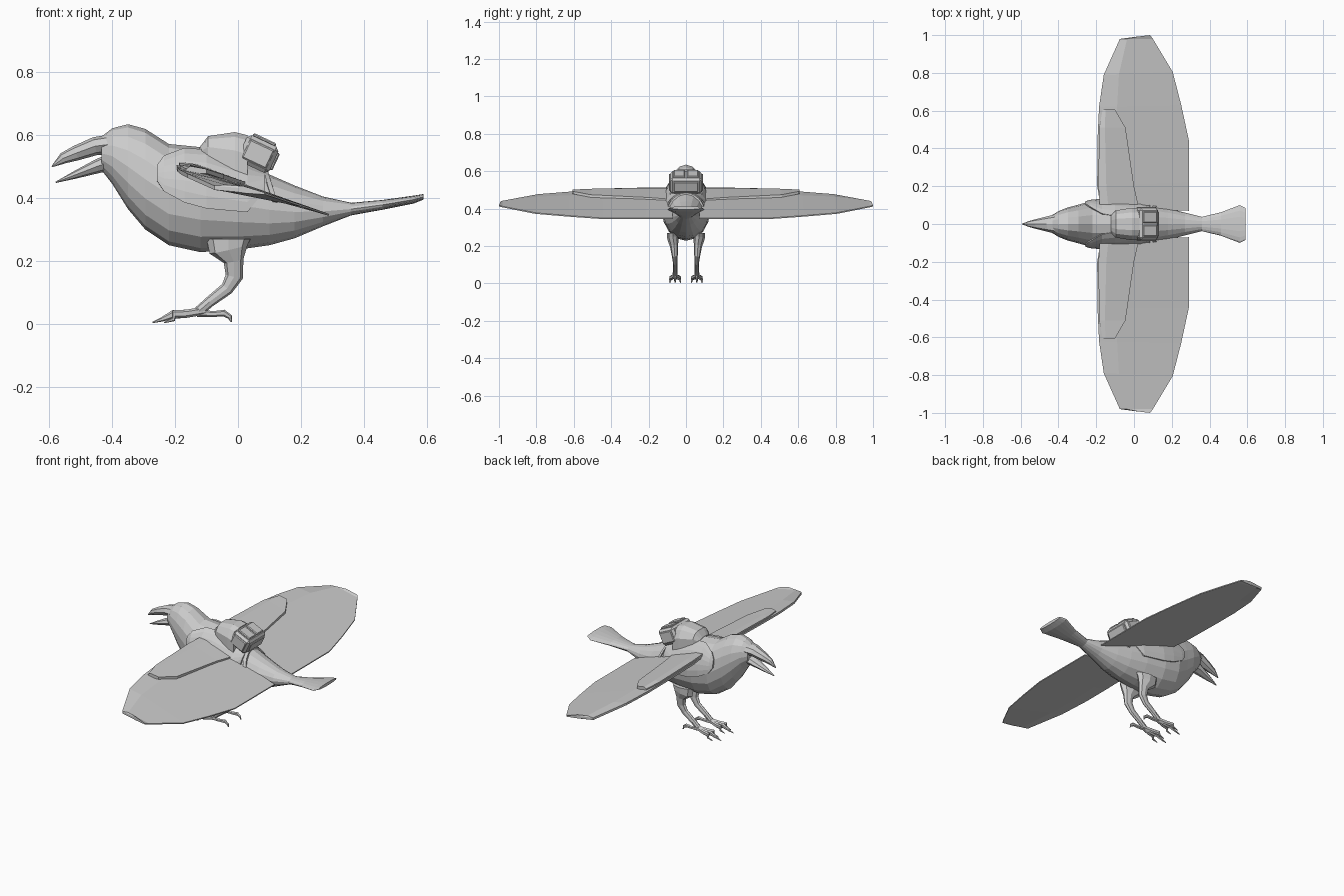
import bpy, bmesh
from math import sin, cos, pi
from mathutils import Vector

cube = bpy.data.objects.get("Cube")
if cube:
    bpy.data.objects.remove(cube)

grey = bpy.data.materials.new("plain_grey")
grey.use_nodes = True
grey.diffuse_color = (0.6, 0.6, 0.6, 1)
grey.node_tree.nodes["Principled BSDF"].inputs["Base Color"].default_value = grey.diffuse_color


def loft(name, rings, mirror=False):
    """Skin a list of equal-length point rings and cap both ends."""
    bm = bmesh.new()
    loops = [[bm.verts.new(p) for p in ring] for ring in rings]
    for a, b in zip(loops, loops[1:]):
        for i in range(len(a)):
            j = (i + 1) % len(a)
            bm.faces.new((a[i], a[j], b[j], b[i]))
    bm.faces.new(loops[0][::-1])
    bm.faces.new(loops[-1])
    bmesh.ops.recalc_face_normals(bm, faces=bm.faces)
    mesh = bpy.data.meshes.new(name)
    bm.to_mesh(mesh)
    bm.free()
    mesh.materials.append(grey)
    obj = bpy.data.objects.new(name, mesh)
    bpy.context.collection.objects.link(obj)
    if mirror:
        mod = obj.modifiers.new("mirror", 'MIRROR')
        mod.use_axis = (False, True, False)
        mod.use_mirror_merge = False
    return obj


def tube(name, path, sides=8, mirror=True):
    """Path of (x, y, z, radius along, radius across)."""
    pts = [Vector(p[:3]) for p in path]
    rings = []
    for i, p in enumerate(path):
        t = (pts[min(i + 1, len(pts) - 1)] - pts[max(i - 1, 0)]).normalized()
        side = (Vector((0, 1, 0)) - t * t.y).normalized()
        up = t.cross(side)
        rings.append([pts[i] + up * p[3] * cos(2 * pi * k / sides)
                      + side * p[4] * sin(2 * pi * k / sides) for k in range(sides)])
    return loft(name, rings, mirror)


# Body and tail: x, bottom, top, half width
BODY = [(-.435, .49, .595, .046), (-.40, .445, .622, .068), (-.35, .365, .635, .088),
        (-.295, .30, .62, .102), (-.22, .25, .572, .124), (-.12, .228, .562, .13),
        (0, .236, .52, .12), (.10, .25, .475, .102), (.18, .272, .44, .084),
        (.27, .31, .405, .06), (.36, .345, .385, .038), (.46, .363, .394, .062),
        (.56, .383, .408, .1), (.59, .395, .413, .085)]


def section(x):
    for a, b in zip(BODY, BODY[1:]):
        if a[0] <= x <= b[0]:
            f = (x - a[0]) / (b[0] - a[0])
            return [u + (v - u) * f for u, v in zip(a, b)]


def point(x, t, offset=0):
    _, low, high, w = section(x)
    return (x, (w + offset) * cos(t), (low + high) / 2 + ((high - low) / 2 + offset) * sin(t))


loft("body_and_tail", [[point(r[0], 2 * pi * k / 16) for k in range(16)] for r in BODY])


def patch(name, stations, offset, lean=0, steps=6):
    """Raised plate hugging each flank; stations of (x, lower angle, upper angle)."""
    rings = []
    for x, a, b in stations:
        angles = [a + (b - a) * k / steps for k in range(steps + 1)]
        rings.append([point(x + lean * (1 - sin(t)), t, offset) for t in angles]
                     + [point(x + lean * (1 - sin(t)), t, -.01) for t in reversed(angles)])
    loft(name, rings, True)


patch("shoulder_plates", [(-.258, .12, .42), (-.235, 0, .75), (-.17, -.1, 1.15),
                          (-.1, -.15, 1.25), (.03, -.13, 1.25), (.085, .5, 1.2)], .008)
patch("pack_straps", [(.08, .25, pi / 2), (.096, .25, pi / 2)], .007, .04)

# Open beak
tube("upper_beak", [(-.415, 0, .57, .031, .052), (-.455, 0, .565, .029, .042),
                    (-.515, 0, .543, .024, .027), (-.555, 0, .527, .018, .016),
                    (-.592, 0, .5, .002, .002)], 8, False)
tube("lower_beak", [(-.415, 0, .512, .026, .045), (-.45, 0, .5, .022, .036),
                    (-.52, 0, .473, .012, .019), (-.58, 0, .45, .002, .002)], 8, False)


def wing(name, ribs, lift, front, back):
    """Ribs of leading x, y, trailing x, y and leading edge droop, on a sloping plane."""
    rings = []
    for xl, yl, xt, yt, droop in ribs:
        def at(f, dz):
            x = xl + (xt - xl) * f
            return (x, yl + (yt - yl) * f, .5 - .33 * (x + .175) + lift + dz - droop * (1 - f))
        rings.append([at(0, -front), at(0, front * .2), at(.22, front),
                      at(1, back), at(1, -back), at(.22, -front)])
    loft(name, rings, True)


wing("wings", [(-.175, .085, .29, .07, 0), (-.195, .2, .29, .22, .004),
               (-.193, .45, .29, .445, .01), (-.185, .62, .25, .63, .015),
               (-.16, .79, .205, .805, .02), (-.075, .98, .1, .98, .03),
               (.0, .99, .085, 1.0, .012)], 0, .011, .003)
wing("wing_coverts", [(-.18, .07, .03, .07, 0), (-.188, .2, 0, .2, .004),
                      (-.185, .51, -.045, .51, .012), (-.165, .608, -.1, .605, .016)],
     .01, .012, .007)

# Legs, from thigh to ankle
tube("legs", [(-.03, .07, .27, .07, .032), (-.03, .07, .237, .062, .03),
              (-.014, .064, .2, .032, .022), (-.012, .06, .15, .028, .016),
              (-.035, .058, .112, .021, .012), (-.09, .058, .07, .017, .012),
              (-.125, .058, .04, .016, .014)])

# Three front toes and one hind toe on each foot
for name, spread, reach in (("inner_toes", -.028, -.235), ("middle_toes", 0, -.272),
                            ("outer_toes", .028, -.235)):
    tube(name, [(-.105, .058, .042, .013, .01),
                (-.165, .058 + spread * .55, .032, .013, .009),
                (-.205, .058 + spread * .85, .03, .014, .008),
                (reach + .03, .058 + spread, .014, .007, .005),
                (reach, .058 + spread, .004, .002, .002)], 6)
tube("hind_toes", [(-.13, .058, .035, .013, .01), (-.08, .058, .031, .009, .009),
                   (-.045, .058, .034, .011, .008), (-.026, .058, .022, .008, .005),
                   (-.021, .058, .006, .002, .002)], 6)


# Backpack: rounded front hood
def hood_ring(x, low, high, w):
    half = [(w, low), (w, low + (high - low) * .55), (w * .72, low + (high - low) * .88), (w * .38, high)]
    return [(x, y, z) for y, z in half] + [(x, -y, z) for y, z in reversed(half)]


loft("pack_hood", [hood_ring(*r) for r in
                   ((-.122, .53, .562, .048), (-.095, .52, .597, .072),
                    (-.01, .48, .61, .086), (.03, .465, .6, .086))])


# Backpack: tilted box with bevelled edges and rear panels
def tilted_box(name, centre, size, bevel):
    bpy.ops.mesh.primitive_cube_add(size=1, location=centre, rotation=(0, .44, 0))
    obj = bpy.context.object
    obj.name = name
    obj.scale = size
    bpy.ops.object.transform_apply(location=False, rotation=False, scale=True)
    obj.data.materials.append(grey)
    mod = obj.modifiers.new("bevel", 'BEVEL')
    mod.width = bevel
    mod.segments = 1


tilted_box("pack_box", (.064, 0, .54), (.11, .168, .092), .012)
for s in (-1, 1):
    tilted_box("pack_top_flap", (.084, s * .036, .585), (.08, .06, .012), .004)
    tilted_box("pack_side_pocket", (.064, s * .085, .54), (.085, .012, .065), .004)
tilted_box("pack_rear_pocket", (.115, 0, .517), (.014, .13, .06), .004)
